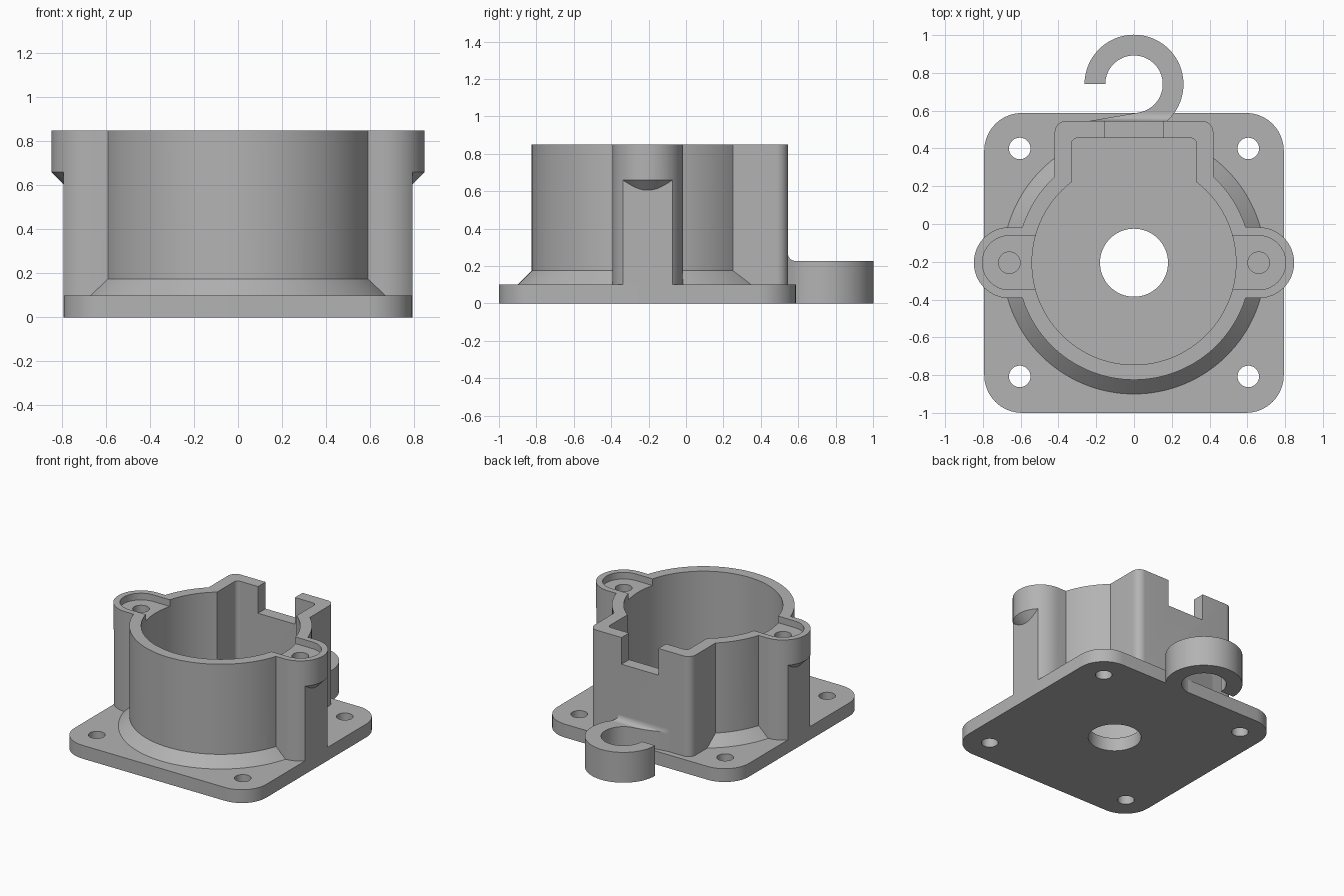
import bpy, bmesh, math
from mathutils import Matrix

cube = bpy.data.objects.get("Cube")
if cube:
    bpy.data.objects.remove(cube, do_unlink=True)

grey = bpy.data.materials.new("matte grey")
grey.use_nodes = True
colour = (0.45, 0.45, 0.45, 1)
grey.diffuse_color = colour
grey.node_tree.nodes["Principled BSDF"].inputs["Base Color"].default_value = colour

CY = -0.205      # cup axis in y
TOP = 0.85       # rim height
PLATE = 0.10     # plate thickness
EAR_X = 0.66     # screw ear axis
EDGE = 0.793     # plate half width


def make_object(name, bm):
    bmesh.ops.recalc_face_normals(bm, faces=bm.faces)
    mesh = bpy.data.meshes.new(name)
    bm.to_mesh(mesh)
    bm.free()
    mesh.materials.append(grey)
    obj = bpy.data.objects.new(name, mesh)
    bpy.context.collection.objects.link(obj)
    return obj


def prism(name, outline, z0, z1):
    bm = bmesh.new()
    face = bm.faces.new([bm.verts.new((x, y, z0)) for x, y in outline])
    moved = bmesh.ops.extrude_face_region(bm, geom=[face])["geom"]
    verts = [v for v in moved if isinstance(v, bmesh.types.BMVert)]
    bmesh.ops.translate(bm, vec=(0, 0, z1 - z0), verts=verts)
    return make_object(name, bm)


def cone(name, x, y, z0, z1, r0, r1, segments=96):
    bm = bmesh.new()
    bmesh.ops.create_cone(bm, cap_ends=True, segments=segments, radius1=r0, radius2=r1,
                          depth=z1 - z0, matrix=Matrix.Translation((x, y, (z0 + z1) / 2)))
    return make_object(name, bm)


def cylinder(name, x, y, z0, z1, r, segments=96):
    return cone(name, x, y, z0, z1, r, r, segments)


def arc(x, y, r, start, end, steps):
    angles = [math.radians(start + (end - start) * i / steps) for i in range(steps + 1)]
    return [(x + r * math.cos(a), y + r * math.sin(a)) for a in angles]


def rounded(x0, x1, y0, y1, r, back_only=False):
    """Rectangle outline with rounded corners."""
    points = arc(x1 - r, y1 - r, r, 0, 90, 10) + arc(x0 + r, y1 - r, r, 90, 180, 10)
    if back_only:
        return points + [(x0, y0), (x1, y0)]
    return points + arc(x0 + r, y0 + r, r, 180, 270, 10) + arc(x1 - r, y0 + r, r, 270, 360, 10)


def rectangle(x0, x1, y0, y1):
    return [(x0, y0), (x1, y0), (x1, y1), (x0, y1)]


def tongue(side, inner, r):
    """Strip running out from the cup with a round end on the ear axis."""
    points = [(inner, CY - r)] + arc(EAR_X, CY, r, -90, 90, 32) + [(inner, CY + r)]
    return [(side * x, y) for x, y in points]


def combine(target, tool, operation):
    mod = target.modifiers.new("combine", "BOOLEAN")
    mod.operation, mod.solver, mod.object = operation, "EXACT", tool
    bpy.context.view_layer.objects.active = target
    bpy.ops.object.modifier_apply(modifier=mod.name)
    bpy.data.objects.remove(tool, do_unlink=True)


def cut(target, tool):
    combine(target, tool, "DIFFERENCE")


def join(target, tool):
    combine(target, tool, "UNION")


# Mounting plate with corner holes and a central outlet
plate = prism("base_plate", rounded(-EDGE, EDGE, -1, 0.588, 0.2), 0, PLATE)
cut(plate, cylinder("outlet_cutter", 0, CY, -0.1, 0.3, 0.18))
for x in (-0.605, 0.605):
    for y in (-0.807, 0.4):
        cut(plate, cylinder("bolt_cutter", x, y, -0.1, 0.3, 0.057, 40))

# Round cup with a sloped foot and a square bay at the back
body = cylinder("cup_body", 0, CY, PLATE, TOP, 0.62, 128)
join(body, cone("foot", 0, CY, PLATE, 0.25, 0.695, 0.545, 128))
join(body, prism("bay", rounded(-0.42, 0.42, 0, 0.545, 0.06, True), PLATE, TOP))

# Screw ears, trimmed flush with the plate below their sloped heads
for side in (-1, 1):
    ear = prism("ear", tongue(side, 0.4, 0.188), PLATE, TOP)
    trim = prism("trim", rectangle(*sorted((side * EDGE, side)), -0.6, 0.2), 0, 0.66)
    cut(trim, cone("slope", side * EAR_X, CY, 0.48, 0.7, 0.008, 0.228, 64))
    cut(ear, trim)
    join(body, ear)

# Hollow interior, ear recesses, screw holes and rear notch
cut(body, cylinder("cavity", 0, CY, 0, 1, 0.54, 128))
cut(body, prism("bay_cavity", rounded(-0.33, 0.33, -0.1, 0.455, 0.03, True), 0, 1))
for side in (-1, 1):
    cut(body, prism("recess", tongue(side, 0.45, 0.143), TOP - 0.05, 1))
    cut(body, cylinder("screw_hole", side * EAR_X, CY, 0.4, 1, 0.057, 40))
cut(body, prism("notch", rectangle(-0.153, 0.153, 0.4, 0.7), 0.65, 1))

# Open hook on the back wall, with a small fillet where it meets the wall
hook_outline = (arc(0, 0.74, 0.262, 180, -48, 64) + [(0.175, 0.5), (-0.24, 0.5), (-0.24, 0.545)]
                + arc(0, 0.74, 0.152, -80, 180, 64))
hook = prism("hook", hook_outline, 0, 0.227)
fillet = prism("hook_fillet", hook_outline, 0.2, 0.3)
bm = bmesh.new()
curve = [(0.5, 0.1), (0.5, 0.267), (0.545, 0.267)] + arc(0.585, 0.267, 0.04, 180, 270, 8) + [(0.585, 0.1)]
face = bm.faces.new([bm.verts.new((-0.4, y, z)) for y, z in curve])
moved = bmesh.ops.extrude_face_region(bm, geom=[face])["geom"]
bmesh.ops.translate(bm, vec=(0.8, 0, 0), verts=[v for v in moved if isinstance(v, bmesh.types.BMVert)])
combine(fillet, make_object("fillet_profile", bm), "INTERSECT")
join(hook, fillet)

# Smooth curved walls, crisp edges
for obj in (plate, body, hook):
    bpy.ops.object.select_all(action="DESELECT")
    obj.select_set(True)
    bpy.context.view_layer.objects.active = obj
    bpy.ops.object.shade_smooth_by_angle(angle=math.radians(30))
